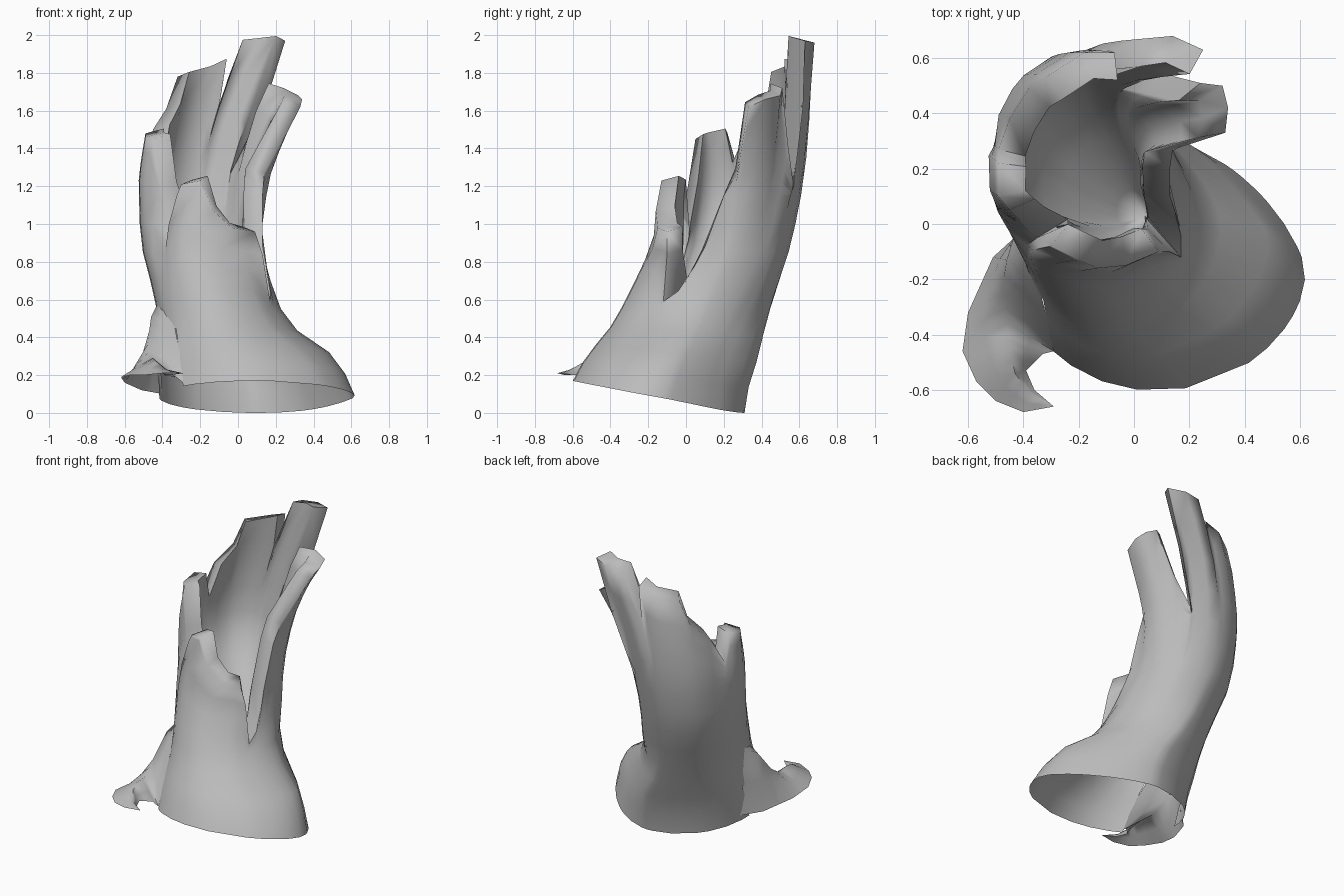
import bpy
import bmesh
from math import sin, cos, radians
from mathutils import Vector

cube = bpy.data.objects.get("Cube")
if cube:
    bpy.data.objects.remove(cube, do_unlink=True)

# Weathered grey bark
bark = bpy.data.materials.new("grey_bark")
bark.use_nodes = True
bark.diffuse_color = (0.5, 0.5, 0.5, 1)
bark.node_tree.nodes["Principled BSDF"].inputs["Base Color"].default_value = (0.5, 0.5, 0.5, 1)

# Trunk cross-sections: height, centre x, centre y, radius x, radius y
SECTIONS = [
    (0, .1, -.16, .52, .47), (.1, .1, -.16, .52, .48), (.29, .05, -.08, .48, .46),
    (.46, -.07, .01, .35, .41), (.6, -.12, .07, .32, .39), (.9, -.2, .19, .32, .37),
    (1.25, -.2, .23, .34, .4), (1.6, -.15, .25, .36, .41), (2, -.05, .26, .4, .42),
]

# Broken rim, counter-clockwise from the side slit: angle, x, y, z
RIM = [
    (-29, .17, -.12, .59), (-22, .17, -.02, .66), (-15, .13, .1, .88),
    (-5, .13, .2, 1.15), (5, .14, .27, 1.27),
    (10, .33, .33, 1.62), (22, .34, .42, 1.66), (34, .32, .5, 1.68),
    (39, .24, .51, 1.72), (43, .12, .54, 1.42), (52, 0, .57, 1.2),
    (56, .14, .62, 1.62), (61, .25, .63, 1.97), (75, .14, .68, 1.96),
    (87, .03, .67, 1.95), (92, -.1, .63, 1.62),
    (96, -.07, .62, 1.85), (110, -.18, .62, 1.81), (128, -.32, .53, 1.78),
    (138, -.38, .49, 1.61), (152, -.45, .38, 1.5),
    (166, -.49, .27, 1.3), (173, -.49, .22, 1.48), (192, -.49, .1, 1.46),
    (204, -.45, .05, 1.45), (212, -.41, .01, 1.2), (222, -.35, -.05, .95),
    (232, -.3, -.08, 1.21), (247, -.2, -.13, 1.23), (262, -.13, -.16, 1.07),
    (282, -.03, -.15, .98), (310, .09, -.1, .96), (320, .13, -.1, .84),
]
FOOT_TOP, SPLIT = .55, 1.15
WALL = .1
PIT = Vector((.04, .03, .56))


def section(z):
    """Interpolated centre and radii of the trunk at a height."""
    z = min(max(z, 0), 2)
    for a, b in zip(SECTIONS, SECTIONS[1:]):
        if z <= b[0]:
            f = (z - a[0]) / (b[0] - a[0])
            return [p + (q - p) * f for p, q in zip(a[1:], b[1:])]
    return SECTIONS[-1][1:]


def trunk_point(angle, z, inset=0):
    """Point on the trunk; the foot is flattened at the back left."""
    cx, cy, rx, ry = section(z)
    c, s = cos(angle), sin(angle)
    amount = min(.2 + .8 * z, max(0, .75 - z))
    flat = 1 - amount * max(c, 0) * max(s, 0)
    return Vector((cx + (rx * flat - inset) * c, cy + (ry * flat - inset) * s, z))


def heights(start, end, count):
    return [start + (end - start) * i / count for i in range(count)]


def column(rim):
    """Points up the outside of one column, over the rim and down into the pit."""
    angle, top = radians(rim[0]), Vector(rim[1:])
    base = .085 - .085 * sin(angle)
    split = min(SPLIT, top.z)
    lean = top - trunk_point(angle, top.z)

    def leaning(z, inset):
        t = max(0, (z - FOOT_TOP) / (top.z - FOOT_TOP))
        return trunk_point(angle, z, inset) + lean * t ** 3

    outside = heights(base, FOOT_TOP, 4) + heights(FOOT_TOP, split, 4)
    outside += heights(split, top.z, 4) + [top.z]
    points = [leaning(z, 0) for z in outside]
    for z in heights(top.z, split, 4) + heights(split, PIT.z, 7):
        p = leaning(z, WALL)
        p.z += .025 * max(0, (z - PIT.z) / (top.z - PIT.z))
        pull = max(0, (SPLIT - z) / (SPLIT - PIT.z)) ** 2
        p.x += (PIT.x - p.x) * pull
        p.y += (PIT.y - p.y) * pull
        points.append(p)
    return points


def finish(name, bm, angle):
    bmesh.ops.remove_doubles(bm, verts=bm.verts, dist=.001)
    bmesh.ops.recalc_face_normals(bm, faces=bm.faces)
    mesh = bpy.data.meshes.new(name)
    bm.to_mesh(mesh)
    bm.free()
    mesh.materials.append(bark)
    obj = bpy.data.objects.new(name, mesh)
    bpy.context.collection.objects.link(obj)
    bpy.ops.object.select_all(action='DESELECT')
    obj.select_set(True)
    bpy.context.view_layer.objects.active = obj
    bpy.ops.object.shade_smooth_by_angle(angle=radians(angle))


def skin(bm, strips, closed):
    """Quads between neighbouring strips of points."""
    rows = [[bm.verts.new(p) for p in strip] for strip in strips]
    pairs = list(zip(rows, rows[1:]))
    if closed:
        pairs.append((rows[-1], rows[0]))
    for a, b in pairs:
        for i in range(len(a) - 1):
            bm.faces.new((a[i], b[i], b[i + 1], a[i + 1]))
    return rows


# Hollow broken trunk, open below, with a sloping pit inside
bm = bmesh.new()
rows = skin(bm, [column(r) for r in RIM], True)
middle = bm.verts.new(PIT)
for a, b in zip(rows, rows[1:] + rows[:1]):
    bm.faces.new((a[-1], b[-1], middle))

# Opening in the foot where the root flap takes over
covered = []
for face in bm.faces:
    c = face.calc_center_median()
    if c.x < -.3 and c.y < -.1 and c.z < .4:
        covered.append(face)
bmesh.ops.delete(bm, geom=covered, context='FACES')
finish("hollow_trunk", bm, 85)

# Curled root flap: ground edge, ridge and inner edge
GROUND = [(-.4, -.02, .1), (-.51, -.12, .12), (-.6, -.32, .16), (-.62, -.46, .19),
          (-.57, -.57, .2), (-.5, -.64, .2), (-.4, -.68, .21), (-.29, -.66, .21)]
RIDGE = [(-.43, -.03, .57), (-.46, -.13, .51), (-.48, -.25, .36), (-.46, -.36, .29),
         (-.45, -.45, .29), (-.43, -.54, .27), (-.38, -.61, .23), (-.29, -.66, .21)]
INNER = [(-.36, -.14, .6), (-.34, -.24, .48), (-.31, -.36, .33), (-.29, -.46, .16),
         (-.33, -.47, .19), (-.39, -.53, .2), (-.36, -.6, .2), (-.29, -.66, .21)]
bm = bmesh.new()
skin(bm, [GROUND, RIDGE, INNER], False)
bmesh.ops.subdivide_edges(bm, edges=bm.edges, cuts=1, use_grid_fill=True, smooth=.4)
finish("root_flap", bm, 70)
